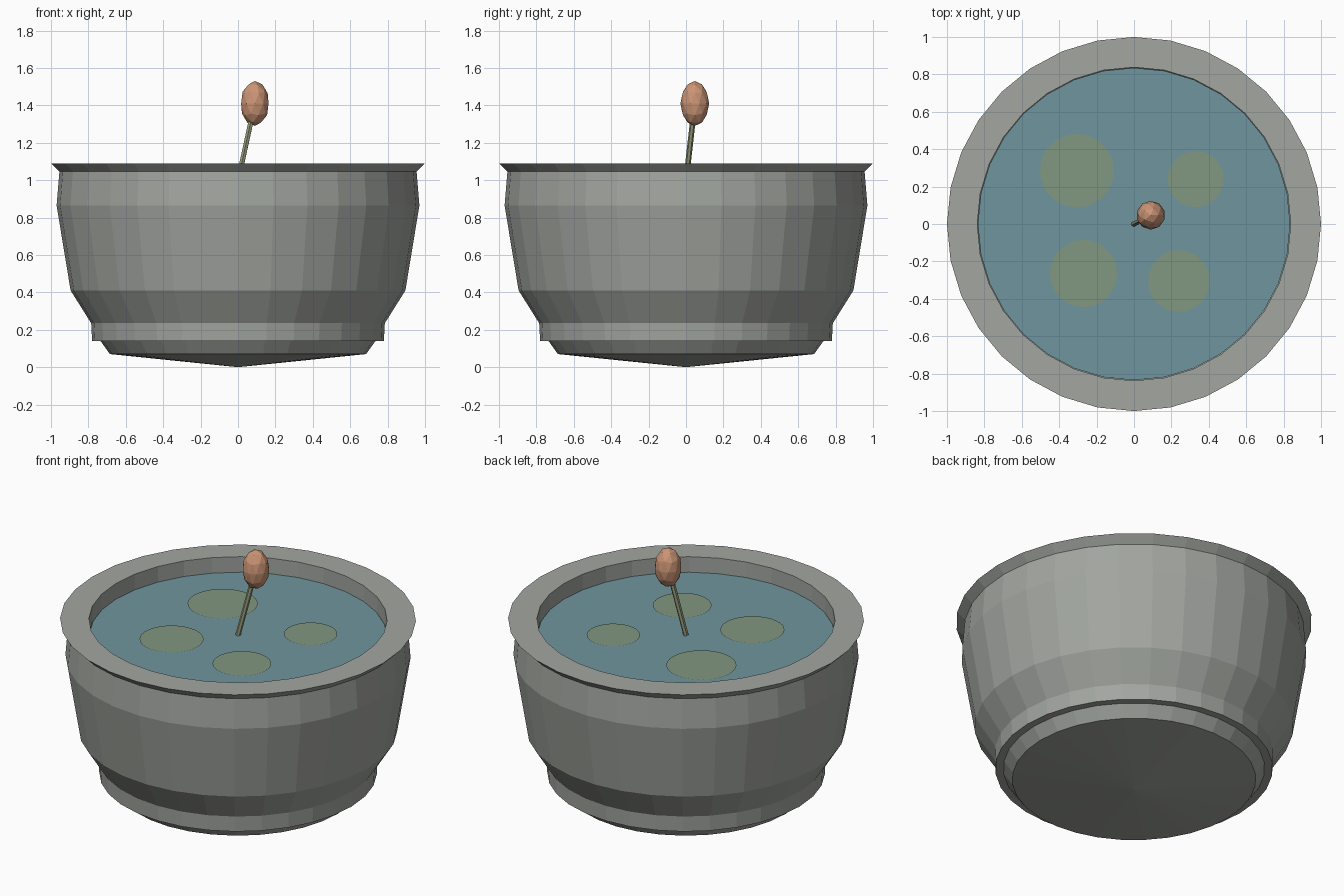
import bpy, bmesh, math
from mathutils import Vector, Matrix

if "Cube" in bpy.data.objects:
    bpy.data.objects.remove(bpy.data.objects["Cube"])


def material(name, rgb):
    m = bpy.data.materials.new(name)
    m.diffuse_color = (*rgb, 1)
    m.use_nodes = True
    m.node_tree.nodes["Principled BSDF"].inputs["Base Color"].default_value = m.diffuse_color
    return m


def add_object(name, bm, mat):
    bmesh.ops.recalc_face_normals(bm, faces=bm.faces)
    mesh = bpy.data.meshes.new(name)
    bm.to_mesh(mesh)
    bm.free()
    mesh.materials.append(mat)
    ob = bpy.data.objects.new(name, mesh)
    bpy.context.collection.objects.link(ob)
    return ob


def lathe(name, profile, sides, mat):
    bm = bmesh.new()
    verts = [bm.verts.new((r, 0, z)) for r, z in profile]
    edges = [bm.edges.new(p) for p in zip(verts, verts[1:])]
    bmesh.ops.spin(bm, geom=verts + edges, axis=(0, 0, 1), cent=(0, 0, 0),
                   angle=math.tau, steps=sides)
    bmesh.ops.remove_doubles(bm, verts=bm.verts, dist=1e-4)
    return add_object(name, bm, mat)


def disc(name, x, y, z, r, sides, mat):
    bm = bmesh.new()
    bmesh.ops.create_circle(bm, cap_ends=True, segments=sides, radius=r,
                            matrix=Matrix.Translation((x, y, z)))
    ob = add_object(name, bm, mat)
    if ob.data.polygons[0].normal.z < 0:
        ob.data.flip_normals()
    return ob


stone = material("stone", (0.36, 0.38, 0.35))
water = material("water", (0.16, 0.30, 0.34))
leaf = material("leaf", (0.22, 0.31, 0.22))
stalk = material("stalk", (0.30, 0.33, 0.20))
bud = material("bud", (0.60, 0.30, 0.18))

# Stone basin: pointed base, foot step, flared body, overhanging rim, inner wall
lathe("basin", [(0, 0), (0.685, 0.07), (0.735, 0.14), (0.78, 0.14), (0.785, 0.235),
                (0.895, 0.41), (0.97, 0.865), (0.955, 1.045), (1.0, 1.09),
                (0.838, 1.09), (0.838, 0.99)], 32, stone)

# Water surface and floating pads
WATER = 0.995
disc("water_surface", 0, 0, WATER, 0.835, 32, water)
for i, (x, y, r) in enumerate([(-0.305, 0.285, 0.197), (0.33, 0.24, 0.15),
                               (-0.27, -0.265, 0.18), (0.24, -0.305, 0.165)]):
    disc(f"lily_pad_{i + 1}", x, y, WATER + 0.004, r, 32, leaf)

# Leaning stalk
foot, tip = Vector((0, 0, WATER)), Vector((0.09, 0.047, 1.41))
axis = tip - foot
bm = bmesh.new()
bmesh.ops.create_cone(bm, cap_ends=True, segments=6, radius1=0.015, radius2=0.015,
                      depth=axis.length,
                      matrix=Matrix.Translation((foot + tip) / 2)
                      @ axis.to_track_quat('Z', 'Y').to_matrix().to_4x4())
add_object("stalk", bm, stalk)

# Faceted egg-shaped bud
bm = bmesh.new()
bmesh.ops.create_icosphere(bm, subdivisions=2, radius=1,
                           matrix=Matrix.Translation(tip)
                           @ Matrix.Diagonal((0.077, 0.077, 0.12, 1)))
add_object("bud", bm, bud)
